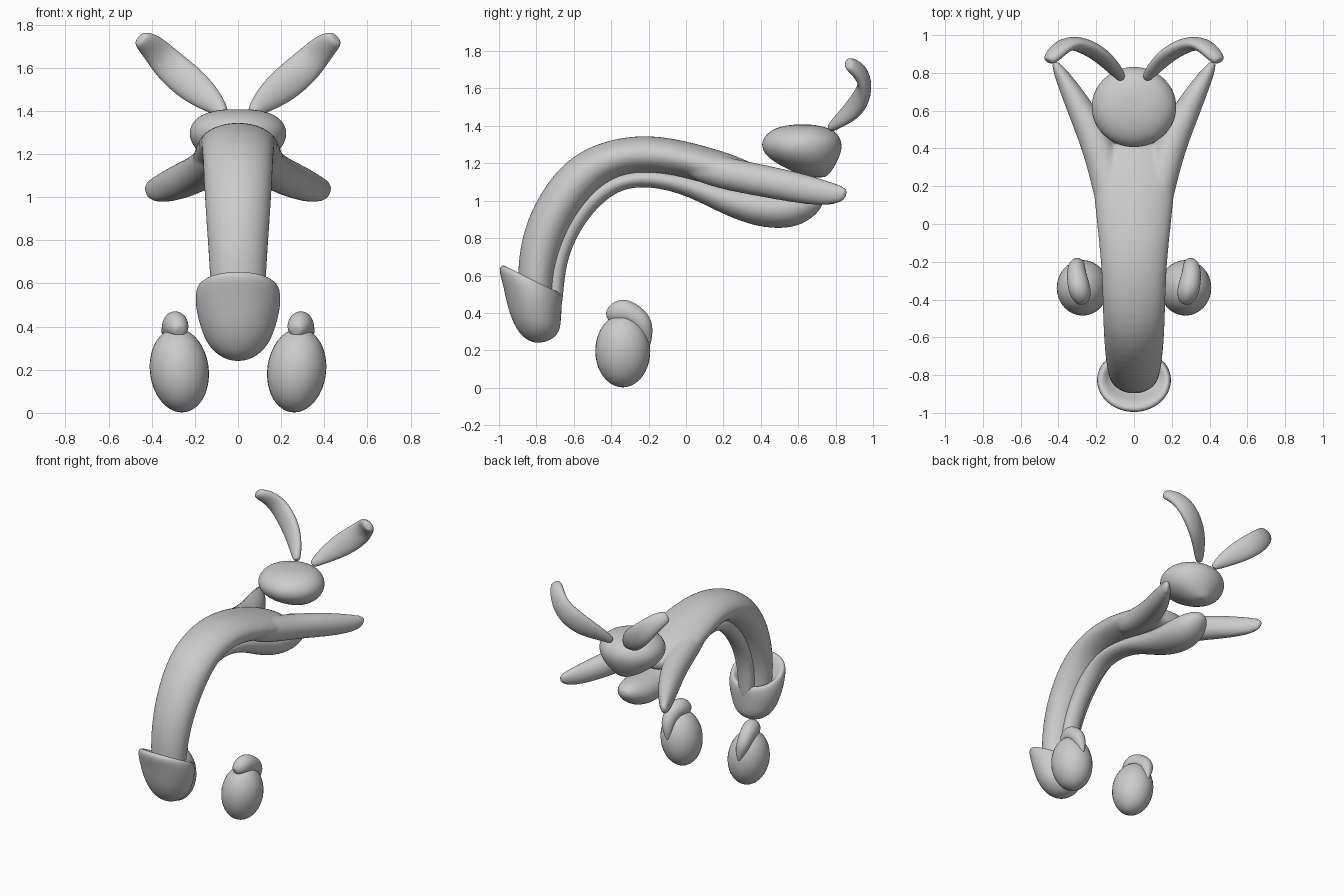
import bpy, bmesh, math
from mathutils import Vector

cube = bpy.data.objects.get("Cube")
if cube:
    bpy.data.objects.remove(cube)

grey = bpy.data.materials.new("light grey")
grey.use_nodes = True
GREY = (0.6, 0.6, 0.6, 1)
grey.diffuse_color = GREY
grey.node_tree.nodes["Principled BSDF"].inputs["Base Color"].default_value = GREY
SIDES = 16


def loft(name, rows, side=None, level=2):
    """Skin oval rings; each row is (edge point, opposite edge point, half thickness)."""
    rows = [(Vector(a), Vector(b), t) for a, b, t in rows]
    mids = [(a + b) / 2 for a, b, t in rows]
    bm = bmesh.new()
    rings = []
    for i, (a, b, t) in enumerate(rows):
        run = mids[min(i + 1, len(mids) - 1)] - mids[max(i - 1, 0)]
        across = Vector(side) if side else run.cross(a - b).normalized()
        ring = []
        for k in range(SIDES):
            ang = 2 * math.pi * k / SIDES
            p = mids[i] + (a - b) / 2 * math.cos(ang) + across * t * math.sin(ang)
            ring.append(bm.verts.new(p))
        rings.append(ring)
    for r, s in zip(rings, rings[1:]):
        for k in range(SIDES):
            n = (k + 1) % SIDES
            bm.faces.new((r[k], r[n], s[n], s[k]))
    for ring, mid in ((rings[0], mids[0]), (rings[-1], mids[-1])):
        pole = bm.verts.new(mid)
        for k in range(SIDES):
            bm.faces.new((ring[k], ring[(k + 1) % SIDES], pole))
    bmesh.ops.recalc_face_normals(bm, faces=bm.faces)
    mesh = bpy.data.meshes.new(name)
    bm.to_mesh(mesh)
    bm.free()
    return finish(name, mesh, level)


def finish(name, mesh, level=0):
    mesh.materials.append(grey)
    mesh.polygons.foreach_set("use_smooth", [True] * len(mesh.polygons))
    ob = bpy.data.objects.new(name, mesh)
    bpy.context.collection.objects.link(ob)
    if level:
        mod = ob.modifiers.new("smooth form", 'SUBSURF')
        mod.levels = mod.render_levels = level
    return ob


def centred(name, rows):
    """Loft on the middle plane; rows are (y, z, opposite y, opposite z, half width)."""
    return loft(name, [((0, y, z), (0, v, w), t) for y, z, v, w, t in rows], (1, 0, 0))


def mirrored(rows, s):
    return [((a[0] * s, a[1], a[2]), (b[0] * s, b[1], b[2]), t) for a, b, t in rows]


# Arched main body
body = centred("arched_body", [
    (-.89, .45, -.70, .42, .12), (-.905, .6, -.71, .55, .13), (-.885, .8, -.68, .7, .14),
    (-.81, 1.0, -.6, .9, .155), (-.67, 1.2, -.47, 1.06, .165), (-.49, 1.31, -.36, 1.13, .17),
    (-.27, 1.355, -.25, 1.15, .175), (-.08, 1.34, -.1, 1.14, .19), (.1, 1.295, .06, 1.1, .21),
    (.25, 1.25, .22, 1.05, .225), (.36, 1.2, .35, 1.04, .2), (.43, 1.16, .43, 1.06, .12)])

# Splayed rear legs
LEG = [((.1, .02, 1.27), (.1, 0, 1.12), .08), ((.13, .2, 1.24), (.13, .18, 1.06), .09),
       ((.185, .41, 1.195), (.185, .4, 1.02), .09), ((.28, .6, 1.155), (.27, .59, .985), .075),
       ((.36, .75, 1.11), (.355, .74, .97), .05), ((.41, .84, 1.08), (.41, .83, .985), .028),
       ((.425, .865, 1.06), (.42, .855, 1.02), .012)]
legs = [loft("rear_leg", mirrored(LEG, s)) for s in (1, -1)]

# Fuse the body and legs into one smooth skin
for ob in [body] + legs:
    ob.select_set(True)
bpy.context.view_layer.objects.active = body
for ob in [body] + legs:
    bpy.context.view_layer.objects.active = ob
    with bpy.context.temp_override(object=ob, active_object=ob):
        bpy.ops.object.modifier_apply(modifier="smooth form")
bpy.context.view_layer.objects.active = body
with bpy.context.temp_override(active_object=body, object=body,
                               selected_editable_objects=[body] + legs,
                               selected_objects=[body] + legs):
    bpy.ops.object.join()
fuse = body.modifiers.new("fuse", 'REMESH')
fuse.mode = 'VOXEL'
fuse.voxel_size = 0.012
fuse.use_smooth_shade = True
relax = body.modifiers.new("relax", 'SMOOTH')
relax.factor = 0.5
relax.iterations = 6

# Lower cord with its swollen rear bulb
centred("lower_cord", [
    (-.75, .42, -.665, .4, .05), (-.75, .55, -.655, .52, .06), (-.73, .72, -.635, .7, .065),
    (-.64, .95, -.545, .885, .065), (-.46, 1.12, -.4, 1.04, .07), (-.25, 1.18, -.25, 1.085, .075),
    (-.02, 1.15, -.03, 1.045, .08), (.2, 1.09, .16, .945, .1), (.38, 1.06, .33, .87, .13),
    (.52, 1.06, .5, .843, .14), (.63, 1.06, .63, .87, .115), (.7, 1.04, .71, .94, .065),
    (.725, 1.02, .73, .98, .025)])

# Flared front cap
centred("front_cap", [
    (-.89, .54, -.73, .47, .12), (-.93, .62, -.71, .5, .15), (-.975, .665, -.685, .515, .18),
    (-1.01, .645, -.66, .5, .2), (-.98, .55, -.66, .44, .203), (-.955, .42, -.665, .37, .178),
    (-.915, .32, -.67, .31, .145), (-.865, .26, -.7, .268, .09), (-.81, .24, -.75, .245, .035)])

# Rounded upper organ
centred("upper_organ", [
    (.56, 1.407, .69, 1.407, .08), (.47, 1.39, .785, 1.385, .17), (.41, 1.345, .83, 1.34, .222),
    (.393, 1.285, .842, 1.285, .236), (.44, 1.22, .82, 1.22, .205), (.55, 1.165, .785, 1.165, .13),
    (.64, 1.125, .755, 1.125, .05)])

# Paired parts
LOBE = [((.045, .77, 1.4), (.08, .77, 1.37), .025), ((.065, .82, 1.46), (.13, .81, 1.39), .03),
        ((.135, .9, 1.56), (.225, .9, 1.43), .04), ((.23, .95, 1.64), (.315, .95, 1.495), .042),
        ((.305, .96, 1.7), (.39, .96, 1.575), .036), ((.365, .91, 1.75), (.44, .93, 1.655), .038),
        ((.425, .855, 1.765), (.483, .87, 1.705), .03)]
CREST = [((.265, -.43, .41), (.27, -.41, .35), .03), ((.28, -.395, .46), (.28, -.36, .34), .058),
         ((.3, -.33, .482), (.29, -.31, .34), .06), ((.31, -.245, .44), (.3, -.28, .32), .052),
         ((.31, -.185, .375), (.3, -.25, .29), .046), ((.3, -.175, .3), (.29, -.24, .26), .032),
         ((.29, -.19, .22), (.285, -.23, .22), .012)]
for s, tag in ((1, "left"), (-1, "right")):
    loft(tag + "_rear_lobe", mirrored(LOBE, s))
    loft(tag + "_egg_crest", mirrored(CREST, s))
    # Egg-shaped lower bodies
    bm = bmesh.new()
    bmesh.ops.create_uvsphere(bm, u_segments=32, v_segments=20, radius=1)
    for v in bm.verts:
        x, y, z = v.co
        v.co = (s * (.272 + .137 * x + .012 * z), -.338 + .147 * y, .197 + .195 * z)
    bmesh.ops.recalc_face_normals(bm, faces=bm.faces)
    mesh = bpy.data.meshes.new(tag + "_egg")
    bm.to_mesh(mesh)
    bm.free()
    finish(tag + "_egg", mesh)
